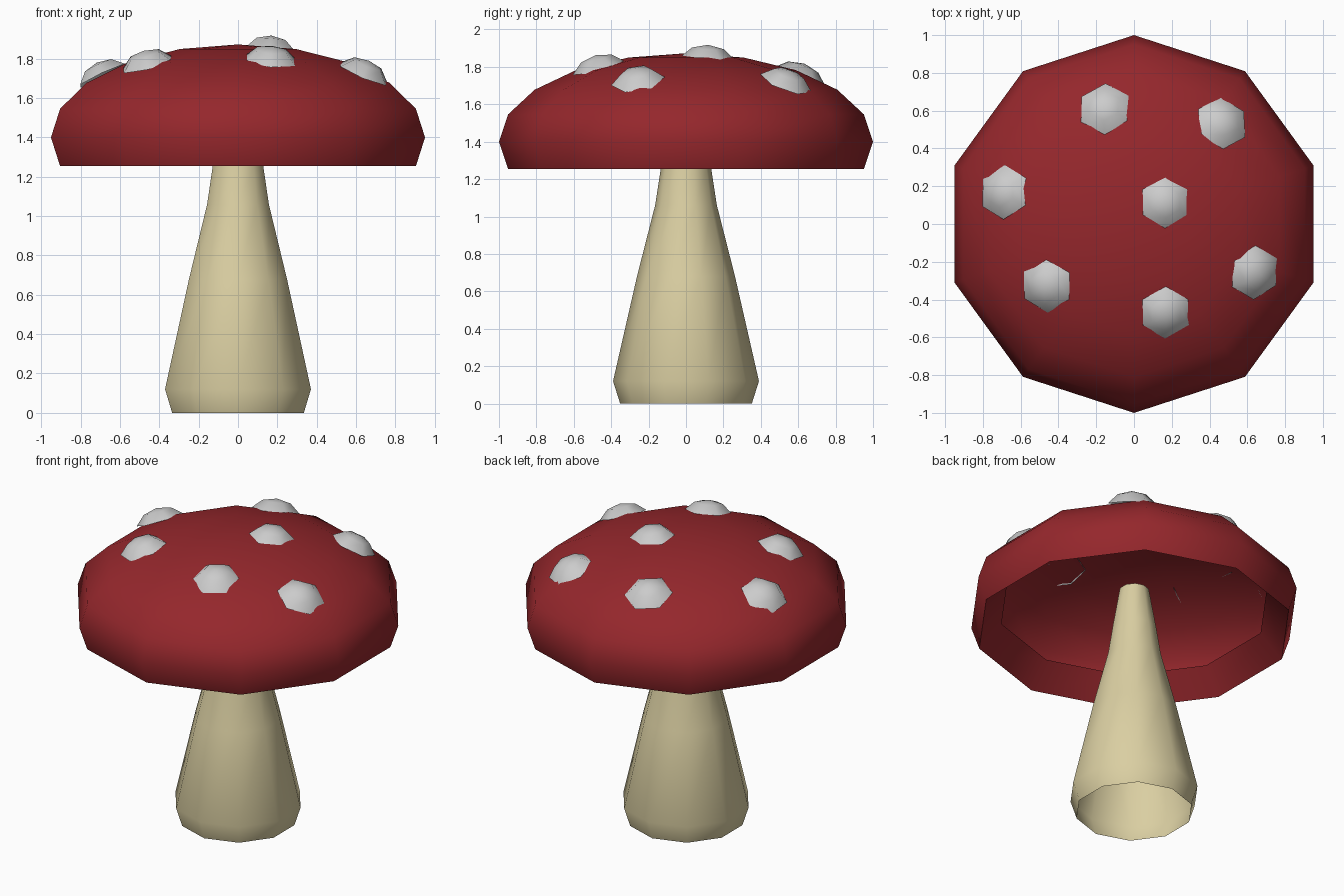
import bpy, bmesh, math
from mathutils import Vector, Matrix

if "Cube" in bpy.data.objects:
    bpy.data.objects.remove(bpy.data.objects["Cube"])


def lathe(name, profile, sides, color=None):
    """Revolve (radius, z) points around z; radius 0 makes a pole."""
    bm = bmesh.new()
    rings = []
    for r, z in profile:
        if r == 0:
            rings.append([bm.verts.new((0, 0, z))] * sides)
        else:
            angles = [math.pi / 2 + 2 * math.pi * i / sides for i in range(sides)]
            rings.append([bm.verts.new((r * math.cos(a), r * math.sin(a), z)) for a in angles])
    for lo, hi in zip(rings, rings[1:]):
        for i in range(sides):
            j = (i + 1) % sides
            quad = [lo[i], lo[j], hi[j], hi[i]]
            bm.faces.new(list(dict.fromkeys(quad)))
    mesh = bpy.data.meshes.new(name)
    bm.to_mesh(mesh)
    bm.free()
    obj = bpy.data.objects.new(name, mesh)
    bpy.context.collection.objects.link(obj)
    if color:
        mat = bpy.data.materials.new(name + "_color")
        mat.diffuse_color = (*color, 1)
        mat.use_nodes = True
        mat.node_tree.nodes["Principled BSDF"].inputs["Base Color"].default_value = mat.diffuse_color
        mesh.materials.append(mat)
    bpy.ops.object.select_all(action='DESELECT')
    obj.select_set(True)
    bpy.context.view_layer.objects.active = obj
    bpy.ops.object.shade_smooth_by_angle(angle=math.radians(60))
    return obj


# Stem: open tapered tube that ends inside the cap
lathe("stem", [(0.352, 0), (0.39, 0.12), (0.262, 0.68), (0.165, 1.06),
               (0.135, 1.255), (0.09, 1.52)], 10, (0.70, 0.62, 0.36))

# Cap: flattened ball, with the rim folded up inside as a short lip
CAP_Z, CAP_H = 1.40, 0.473
cap_profile = [(0.815, 1.405)]
for deg in (108, 90, 72, 54, 36, 18):
    a = math.radians(deg)
    cap_profile.append((math.sin(a), CAP_Z + CAP_H * math.cos(a)))
cap_profile.append((0, CAP_Z + CAP_H))
lathe("cap", cap_profile, 10, (0.30, 0.02, 0.025))

# Spots: shallow six-sided domes aligned to the cap surface
spots = [(0.165, 0.115), (-0.155, 0.615), (0.47, 0.54), (-0.695, 0.17),
         (-0.465, -0.33), (0.168, -0.47), (0.645, -0.26)]
for n, (x, y) in enumerate(spots, 1):
    h = CAP_H * math.sqrt(1 - x * x - y * y)
    normal = Vector((x, y, h / CAP_H ** 2)).normalized()
    spot = lathe(f"spot_{n}", [(0.145, -0.018), (0.085, 0.036), (0, 0.055)], 6)
    tilt = Vector((0, 0, 1)).rotation_difference(normal).to_matrix().to_4x4()
    spot.matrix_world = Matrix.Translation((x, y, CAP_Z + h)) @ tilt
